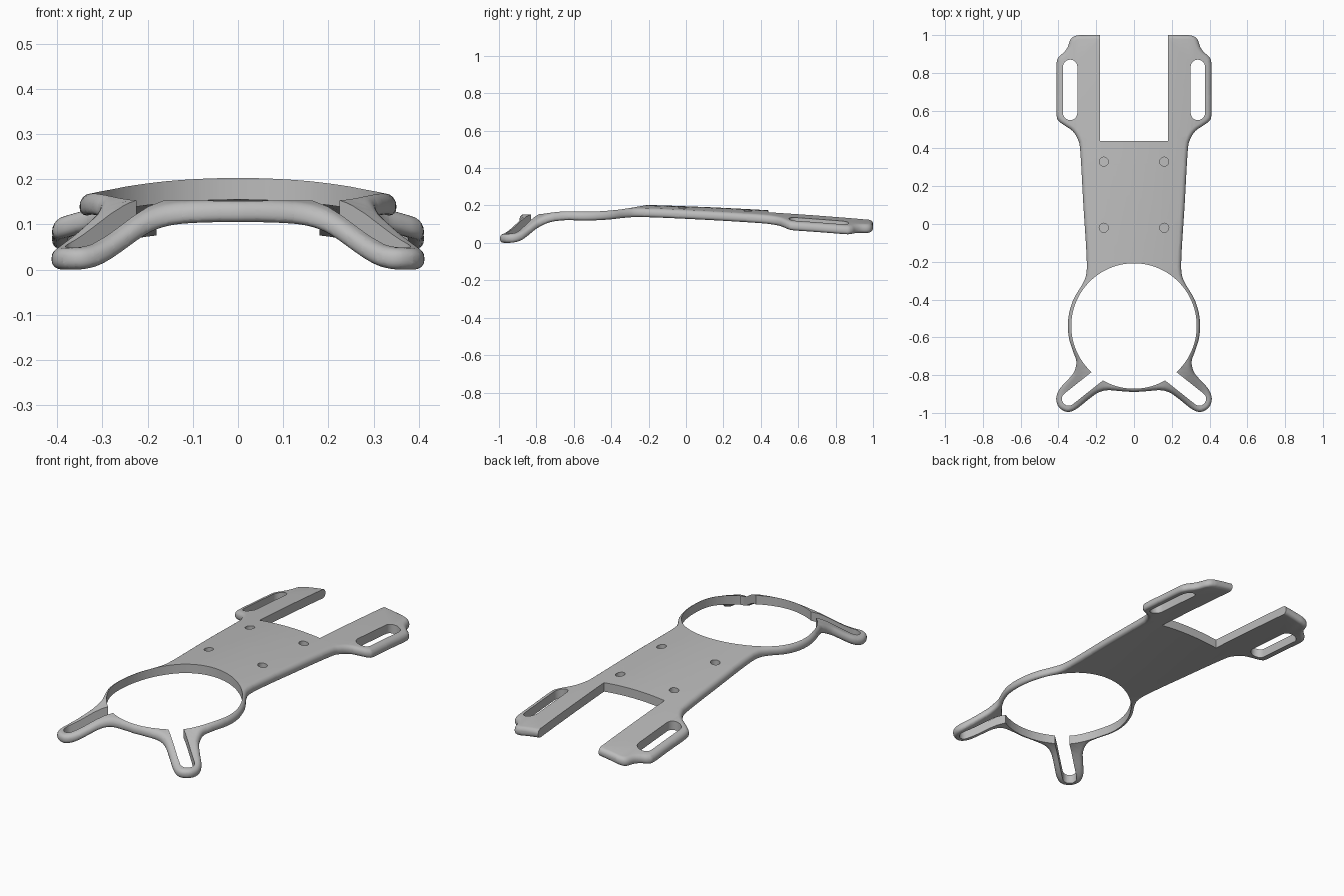
import bpy, bmesh
from math import cos, sin, pi, radians, hypot
from mathutils import Vector

THICK = 0.048
RING_Y = -0.54

cube = bpy.data.objects.get("Cube")
if cube:
    bpy.data.objects.remove(cube, do_unlink=True)

grey = bpy.data.materials.new("satin grey")
grey.use_nodes = True
grey.diffuse_color = (0.5, 0.5, 0.5, 1)
grey.node_tree.nodes["Principled BSDF"].inputs["Base Color"].default_value = (0.5, 0.5, 0.5, 1)


def ramp(a, b, v):
    t = min(1, max(0, (v - a) / (b - a)))
    return t * t * (3 - 2 * t)


def height(x, y):
    """Height of the upper face: arched body, dropping along the front legs."""
    t = max(0, y + 0.25)
    body = 0.204 - 0.0253 * t - 0.0254 * t * t - 0.33 * x * x
    nose = 0.155 - 0.107 * ramp(0.31, 0.57, hypot(x, y - RING_Y))
    k = ramp(-0.60, -0.80, y)
    return body * (1 - k) + nose * k


def smooth_path(pts, steps=4):
    """Catmull-Rom curve through the points, open ended."""
    p = [Vector(q) for q in pts]
    p = [p[0] * 2 - p[1]] + p + [p[-1] * 2 - p[-2]]
    out = []
    for a, b, c, d in zip(p, p[1:], p[2:], p[3:]):
        for i in range(steps):
            t = i / steps
            out.append(0.5 * (2 * b + (c - a) * t + (2 * a - 5 * b + 4 * c - d) * t * t
                              + (3 * b - a - 3 * c + d) * t ** 3))
    return out + [p[-2]]


def prism(name, pts, z0, z1, bevel=0):
    bm = bmesh.new()
    face = bm.faces.new([bm.verts.new((x, y, z0)) for x, y in pts])
    ext = bmesh.ops.extrude_face_region(bm, geom=[face])["geom"]
    for v in ext:
        if isinstance(v, bmesh.types.BMVert):
            v.co.z = z1
    bmesh.ops.recalc_face_normals(bm, faces=bm.faces)
    if bevel:
        rim = [e for e in bm.edges if abs(e.verts[0].co.z - e.verts[1].co.z) < 1e-6]
        bmesh.ops.bevel(bm, geom=rim, offset=bevel, segments=5, profile=0.5,
                        affect='EDGES', clamp_overlap=False)
    mesh = bpy.data.meshes.new(name)
    bm.to_mesh(mesh)
    bm.free()
    obj = bpy.data.objects.new(name, mesh)
    bpy.context.collection.objects.link(obj)
    return obj


def circle(cx, cy, r, n):
    return [(cx + r * cos(2 * pi * i / n), cy + r * sin(2 * pi * i / n)) for i in range(n)]


def slot(a, b, r, n=12):
    """Stadium outline from a to b."""
    a, b = Vector(a), Vector(b)
    d = (b - a).normalized()
    s = Vector((-d.y, d.x))
    arc = [(i * pi / n) for i in range(n + 1)]
    return ([b + r * (s * cos(t) + d * sin(t)) for t in arc]
            + [a - r * (s * cos(t) + d * sin(t)) for t in arc])


# Right-hand outline: back prong, strap lug, waist, ring, front leg
rear = [(0.29, 1.0), (0.318, 0.993), (0.337, 0.975), (0.352, 0.935), (0.372, 0.908),
        (0.398, 0.885), (0.41, 0.85), (0.41, 0.72), (0.41, 0.58), (0.398, 0.545),
        (0.365, 0.52), (0.325, 0.492), (0.296, 0.445), (0.284, 0.38), (0.268, 0.1),
        (0.252, -0.15), (0.252, -0.26), (0.274, -0.32)]
ring = [(0.35 * cos(radians(a)), RING_Y + 0.35 * sin(radians(a))) for a in (25, 12, 0, -12, -24)]
leg = [(0.305, -0.73), (0.318, -0.785), (0.355, -0.83), (0.395, -0.875), (0.412, -0.925),
       (0.396, -0.972), (0.352, -0.995), (0.305, -0.979), (0.24, -0.928), (0.19, -0.893),
       (0.14, -0.88), (0.07, -0.885), (0, -0.89)]
half = smooth_path(rear + ring + leg)
outline = half + [Vector((-p.x, p.y)) for p in reversed(half[:-1])]
plate = prism("mounting_plate", outline, -THICK, 0, bevel=0.021)

# Openings: ring bore, back notch, leg slots, strap slots, blind screw holes
cutters = [prism("bore", circle(0, RING_Y, 0.332, 96), -1, 1),
           prism("notch", [(-0.18, 0.44), (0.18, 0.44), (0.18, 1.5), (-0.18, 1.5)], -1, 1)]
for s in (-1, 1):
    cutters.append(prism("leg_slot", slot((s * 0.12, -0.747), (s * 0.346, -0.926), 0.036), -1, 1))
    cutters.append(prism("strap_slot", slot((s * 0.338, 0.588), (s * 0.338, 0.832), 0.038), -1, 1))
    for y in (0.33, -0.02):
        cutters.append(prism("screw_hole", circle(s * 0.16, y, 0.024, 24), -0.03, 1))
for c in cutters:
    c.hide_render = True
    m = plate.modifiers.new(c.name, 'BOOLEAN')
    m.operation, m.solver, m.object = 'DIFFERENCE', 'EXACT', c
dg = bpy.context.evaluated_depsgraph_get()
mesh = bpy.data.meshes.new_from_object(plate.evaluated_get(dg))
plate.modifiers.clear()
plate.data = mesh
for c in cutters:
    bpy.data.objects.remove(c, do_unlink=True)

# Slice the flat plate into a grid, then bend it to shape
bm = bmesh.new()
bm.from_mesh(mesh)
bmesh.ops.triangulate(bm, faces=bm.faces)


def slice_at(co, no):
    bmesh.ops.bisect_plane(bm, geom=bm.verts[:] + bm.edges[:] + bm.faces[:],
                           dist=1e-5, plane_co=co, plane_no=no)


for i in range(-10, 11):
    slice_at((i * 0.04, 0, 0), (1, 0, 0))
for i in range(25):
    slice_at((0, -0.98 + i * 0.025 if i < 16 else -0.58 + (i - 16) * 0.18, 0), (0, 1, 0))
bmesh.ops.remove_doubles(bm, verts=bm.verts, dist=1e-5)
for v in bm.verts:
    v.co.z += height(v.co.x, v.co.y)
low = min(v.co.z for v in bm.verts)
for v in bm.verts:
    v.co.z -= low
bmesh.ops.recalc_face_normals(bm, faces=bm.faces)
bm.to_mesh(mesh)
bm.free()

mesh.materials.clear()
mesh.materials.append(grey)
bpy.ops.object.select_all(action='DESELECT')
plate.select_set(True)
bpy.context.view_layer.objects.active = plate
bpy.ops.object.shade_smooth_by_angle(angle=radians(35))
